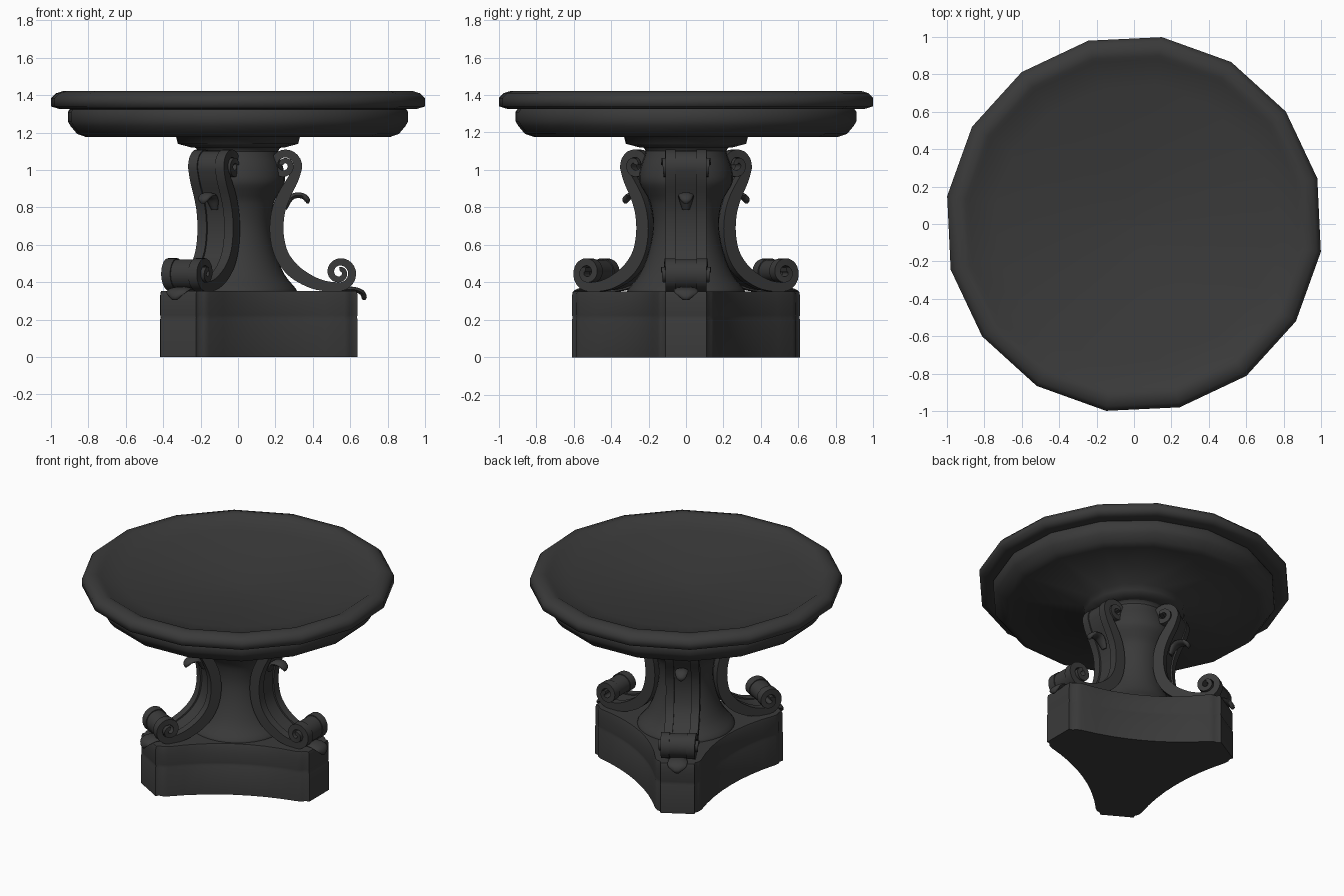
import bpy, bmesh
from math import sin, cos, pi, radians
from mathutils import Vector

if "Cube" in bpy.data.objects:
    bpy.data.objects.remove(bpy.data.objects["Cube"])

stone = bpy.data.materials.new("dark_stone")
stone.diffuse_color = (0.042, 0.042, 0.042, 1)
stone.use_nodes = True
stone.node_tree.nodes["Principled BSDF"].inputs["Base Color"].default_value = stone.diffuse_color


def finish(name, bm, angle=35):
    bmesh.ops.recalc_face_normals(bm, faces=bm.faces)
    me = bpy.data.meshes.new(name)
    bm.to_mesh(me)
    bm.free()
    me.shade_smooth()
    me.set_sharp_from_angle(angle=radians(angle))
    me.materials.append(stone)
    ob = bpy.data.objects.new(name, me)
    bpy.context.collection.objects.link(ob)
    return ob


def skin(name, rings, angle=35):
    """Closed rings of points joined into a tube, with capped ends."""
    bm = bmesh.new()
    vs = [[bm.verts.new(p) for p in ring] for ring in rings]
    n = len(vs[0])
    for a, b in zip(vs, vs[1:]):
        for i in range(n):
            j = (i + 1) % n
            bm.faces.new((a[i], a[j], b[j], b[i]))
    bm.faces.new(vs[0])
    bm.faces.new(vs[-1])
    return finish(name, bm, angle)


def lathe(name, profile, sides, offset=0, angle=35):
    turn = [offset + 2 * pi * i / sides for i in range(sides)]
    return skin(name, [[(r * cos(a), r * sin(a), z) for a in turn] for r, z in profile], angle)


def smooth_path(pts, steps=5):
    """Catmull-Rom curve through tuples of any length."""
    p = [Vector(q) for q in pts]
    p = [2 * p[0] - p[1]] + p + [2 * p[-1] - p[-2]]
    out = []
    for a, b, c, d in zip(p, p[1:], p[2:], p[3:]):
        for k in range(steps):
            t = k / steps
            out.append(0.5 * (2 * b + (c - a) * t + (2 * a - 5 * b + 4 * c - d) * t * t
                              + (3 * b - a - 3 * c + d) * t ** 3))
    return out + [p[-2]]


def normals(path):
    res = []
    for i in range(len(path)):
        d = path[min(i + 1, len(path) - 1)] - path[max(i - 1, 0)]
        res.append(Vector((-d[1], d[0])).normalized())
    return res


def strip(name, path, y0, y1, scale):
    """Flat band along an (x, z, thickness) path, wider where the curl gets thin."""
    rings = []
    for p, n in zip(path, normals(path)):
        h = p[2] * scale / 2
        flare = 1 + 12 * max(0, 0.042 - p[2])
        rings.append([(p[0] + s * n[0] * h, y * flare, p[1] + s * n[1] * h)
                      for s, y in ((1, y0), (1, y1), (-1, y1), (-1, y0))])
    return skin(name, rings, 45)


def leaf(name, pts, thick):
    """Tapered rounded leaf along an (x, z, half width) path."""
    path = smooth_path(pts, 4)
    turn = [2 * pi * k / 10 for k in range(10)]
    rings = []
    for p, n in zip(path, normals(path)):
        t = thick * min(1, p[2] / 0.03)
        rings.append([(p[0] + n[0] * t * sin(a), p[2] * cos(a), p[1] + n[1] * t * sin(a))
                      for a in turn])
    return skin(name, rings, 75)


def three_times(ob):
    for k in (1, 2):
        c = ob.copy()
        c.name = f"{ob.name}_{k + 1}"
        c.rotation_euler.z = k * 2 * pi / 3
        bpy.context.collection.objects.link(c)


# Basin: 16-sided rim and belly, with a shallow hollow inside
hollow = [(r, 1.405 - 0.11 * (1 - (r / 0.89) ** 1.6)) for r in (0.89, 0.75, 0.6, 0.45, 0.3, 0.15, 0.02)]
lathe("basin", [(0.25, 1.12), (0.325, 1.14), (0.335, 1.18), (0.82, 1.176), (0.87, 1.193),
                (0.905, 1.235), (0.92, 1.26), (0.92, 1.31), (0.91, 1.325), (0.965, 1.326),
                (1.01, 1.34), (1.01, 1.385), (0.985, 1.41), (0.945, 1.422), (0.91, 1.417)]
      + hollow, 16, radians(14), 100)

# Column
col = smooth_path([(0.245, 1.13), (0.215, 1.10), (0.24, 1.02), (0.25, 0.94), (0.22, 0.88), (0.19, 0.82),
                   (0.175, 0.70), (0.20, 0.56), (0.25, 0.44), (0.31, 0.365), (0.315, 0.34)], 3)
lathe("column", [(p[0], p[1]) for p in col], 32)


# Three-cornered base with hollow sides and clipped corners, sides set back above the plinth
def base_outline(scale, z, setback):
    ring = []
    for k in range(3):
        a = k * 2 * pi / 3
        local = [(0.57, -0.15), (0.60, -0.135), (0.615, -0.115), (0.64, -0.11),
                 (0.64, 0.11), (0.615, 0.115), (0.60, 0.135), (0.57, 0.15)]
        half = 0.57 * sin(pi / 3) - 0.15 * cos(pi / 3)
        for i in range(1, 8):
            s = half * (1 - i / 4)
            d = 0.415 - (0.062 + setback) * (1 - (s / half) ** 2)
            local.append((d * cos(pi / 3) + s * sin(pi / 3), d * sin(pi / 3) - s * cos(pi / 3)))
        ring += [(scale * (x * cos(a) - y * sin(a)), scale * (x * sin(a) + y * cos(a)), z)
                 for x, y in local]
    return ring


skin("base", [base_outline(*level) for level in (
    (1, 0, 0), (1, 0.2, 0), (0.993, 0.21, 0.004), (0.998, 0.225, 0.004),
    (0.998, 0.29, 0.01), (0.997, 0.335, 0.018), (0.988, 0.352, 0.022))], 50)


# Scroll legs: spiral, S-shaped shank, spiral
def spiral(cx, cz, r, start, turns=1.5, n=34):
    out = []
    for i in range(n + 1):
        t = i / n
        a = start + t * turns * 2 * pi
        rr = r + (0.016 - r) * t
        out.append(Vector((cx + rr * cos(a), cz + rr * sin(a), 0.046 - 0.022 * t)))
    return out


top = spiral(0.247, 1.025, 0.074, radians(-10))[::-1]
low = spiral(0.543, 0.452, 0.077, radians(-90))
shank = smooth_path([top[-1], (0.294, 0.95, 0.058), (0.245, 0.86, 0.068), (0.214, 0.77, 0.072),
                     (0.207, 0.66, 0.074), (0.232, 0.55, 0.074), (0.295, 0.463, 0.074),
                     (0.385, 0.405, 0.066), (0.465, 0.38, 0.055), low[0]], 4)
path = top[:-1] + shank + low[1:]
for side, (y0, y1) in (("left", (-0.11, -0.055)), ("right", (0.055, 0.11))):
    three_times(strip(f"leg_rail_{side}", path, y0, y1, 1.0))
three_times(strip("leg_panel", path, -0.058, 0.058, 0.7))

# Curling leaves on the shank and under the foot scroll
three_times(leaf("shank_leaf", [(0.25, 0.79, 0.02), (0.27, 0.835, 0.035), (0.30, 0.862, 0.042),
                                (0.345, 0.862, 0.04), (0.37, 0.84, 0.03), (0.372, 0.82, 0.01)], 0.016))
three_times(leaf("foot_leaf", [(0.54, 0.355, 0.05), (0.61, 0.362, 0.062), (0.655, 0.35, 0.062),
                               (0.672, 0.33, 0.045), (0.675, 0.305, 0.015)], 0.015))
